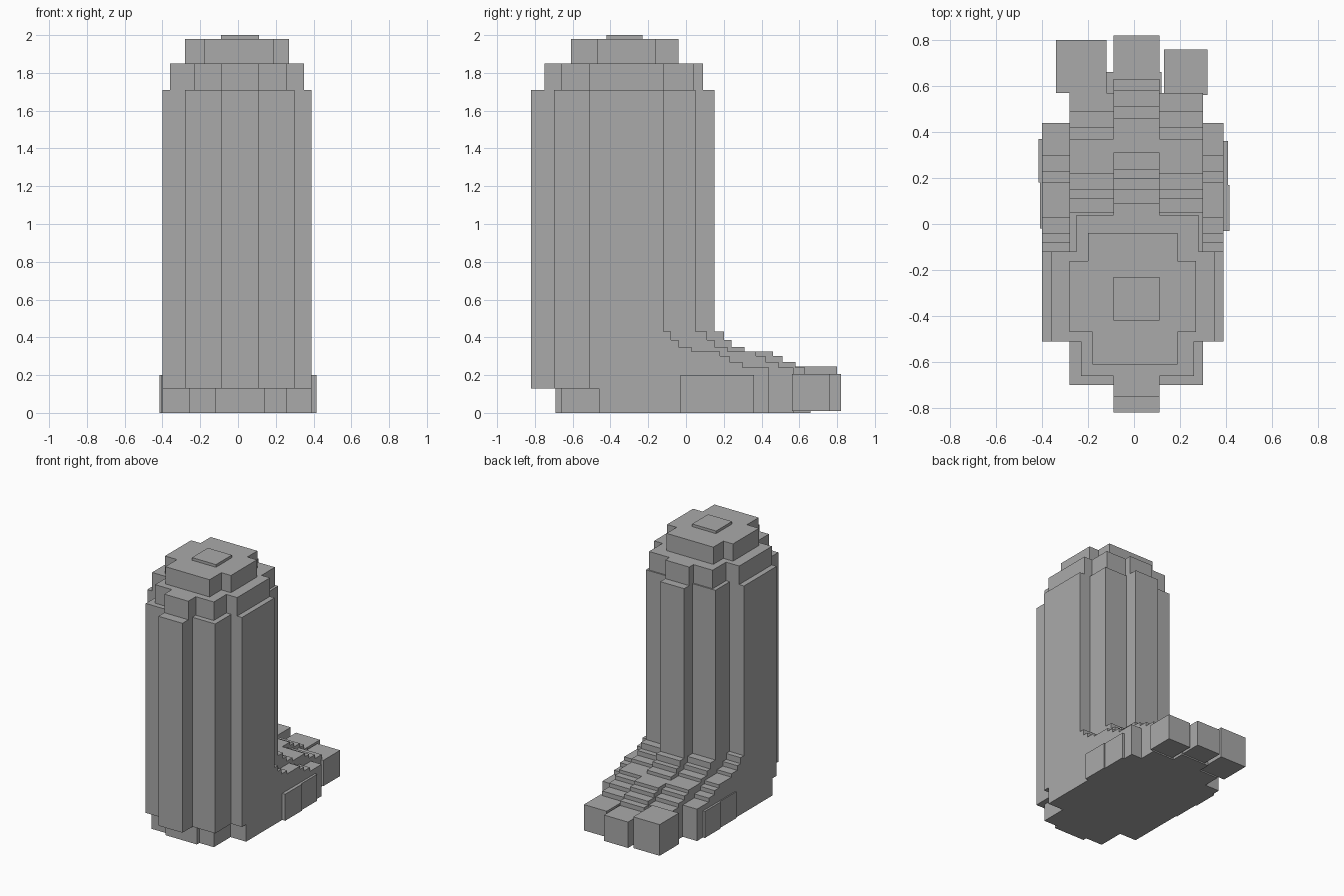
import bpy
import bmesh
from mathutils import Vector

old = bpy.data.objects.get("Cube")
if old:
    bpy.data.objects.remove(old, do_unlink=True)

grey = bpy.data.materials.new("stone grey")
grey.use_nodes = True
GREY = (0.4, 0.4, 0.4, 1)
grey.diffuse_color = GREY
grey.node_tree.nodes["Principled BSDF"].inputs["Base Color"].default_value = GREY


def extrude(name, outline, direction):
    """Solid made by sweeping a closed outline along a direction."""
    bm = bmesh.new()
    face = bm.faces.new([bm.verts.new(p) for p in outline])
    swept = bmesh.ops.extrude_face_region(bm, geom=[face], use_keep_orig=True)
    moved = [g for g in swept["geom"] if isinstance(g, bmesh.types.BMVert)]
    bmesh.ops.translate(bm, verts=moved, vec=Vector(direction))
    bmesh.ops.recalc_face_normals(bm, faces=bm.faces)
    mesh = bpy.data.meshes.new(name)
    bm.to_mesh(mesh)
    bm.free()
    mesh.materials.append(grey)
    obj = bpy.data.objects.new(name, mesh)
    bpy.context.collection.objects.link(obj)
    return obj


def layer(name, z0, z1, rows):
    """Stepped plan from rows of (x0, x1, y0, y1), raised from z0 to z1."""
    right, left = [], []
    for x0, x1, y0, y1 in rows:
        right += [(x1, y0, z0), (x1, y1, z0)]
        left += [(x0, y0, z0), (x0, y1, z0)]
    extrude(name, right + left[::-1], (0, 0, z1 - z0))


# Leg and foot: five side profiles, each stepping down to the toes
SHAFT_TOP, HEEL_TOP, HEEL_BACK = 1.71, 0.13, -0.46
STEP_Z = (0.43, 0.385, 0.35, 0.325, 0.30, 0.27, 0.24)
CENTRE_STEPS = (0.20, 0.24, 0.31, 0.46, 0.51, 0.58, 0.63)


def strip(name, x0, x1, front, back, steps):
    profile = [(front, HEEL_TOP), (front, SHAFT_TOP), (back, SHAFT_TOP)]
    y = back
    for end, z in zip(steps, STEP_Z):
        profile += [(y, z), (end, z)]
        y = end
    profile += [(y, 0), (HEEL_BACK, 0), (HEEL_BACK, HEEL_TOP)]
    extrude(name, [(x0, y, z) for y, z in profile], (x1 - x0, 0, 0))


mid_steps = [y - 0.09 for y in CENTRE_STEPS[:-1]] + [0.57]
outer_steps = [y - 0.28 for y in CENTRE_STEPS[:-1]] + [0.44]
strip("centre_strip", -0.09, 0.11, -0.82, 0.15, CENTRE_STEPS)
strip("right_middle_strip", -0.28, -0.09, -0.70, 0.05, mid_steps)
strip("left_middle_strip", 0.11, 0.30, -0.70, 0.05, mid_steps)
strip("right_outer_strip", -0.40, -0.28, -0.51, -0.12, outer_steps)
strip("left_outer_strip", 0.30, 0.39, -0.51, -0.12, outer_steps)

# Narrower heel under the shaft
layer("heel", 0, HEEL_TOP, [
    (-0.12, 0.14, -0.69, -0.66), (-0.26, 0.26, -0.66, HEEL_BACK)])

# Stepped top
layer("lower_cap", SHAFT_TOP, 1.85, [
    (-0.09, 0.11, -0.75, -0.66), (-0.23, 0.26, -0.66, -0.51),
    (-0.36, 0.35, -0.51, -0.12), (-0.25, 0.28, -0.12, 0.04),
    (-0.09, 0.11, 0.04, 0.09)])
layer("upper_cap", 1.85, 1.98, [
    (-0.18, 0.19, -0.61, -0.47), (-0.28, 0.27, -0.47, -0.16),
    (-0.20, 0.19, -0.16, -0.04)])
layer("top_plate", 1.98, 2.0, [(-0.09, 0.11, -0.42, -0.23)])

# Foot front and toes
layer("toe_base", 0, 0.2, [(-0.12, 0.12, 0.57, 0.66)])
layer("right_toe", 0.01, 0.245, [(-0.34, -0.12, 0.57, 0.80)])
layer("centre_toe", 0.01, 0.205, [(-0.09, 0.11, 0.63, 0.82)])
layer("left_toe", 0.01, 0.205, [(0.13, 0.32, 0.56, 0.76)])

# Thin pads on the sides of the foot
layer("right_side_pad", 0, 0.2, [
    (-0.408, -0.40, -0.02, 0.18), (-0.416, -0.40, 0.18, 0.37)])
layer("left_side_pad", 0, 0.2, [
    (0.39, 0.415, -0.03, 0.17), (0.39, 0.408, 0.17, 0.36)])
